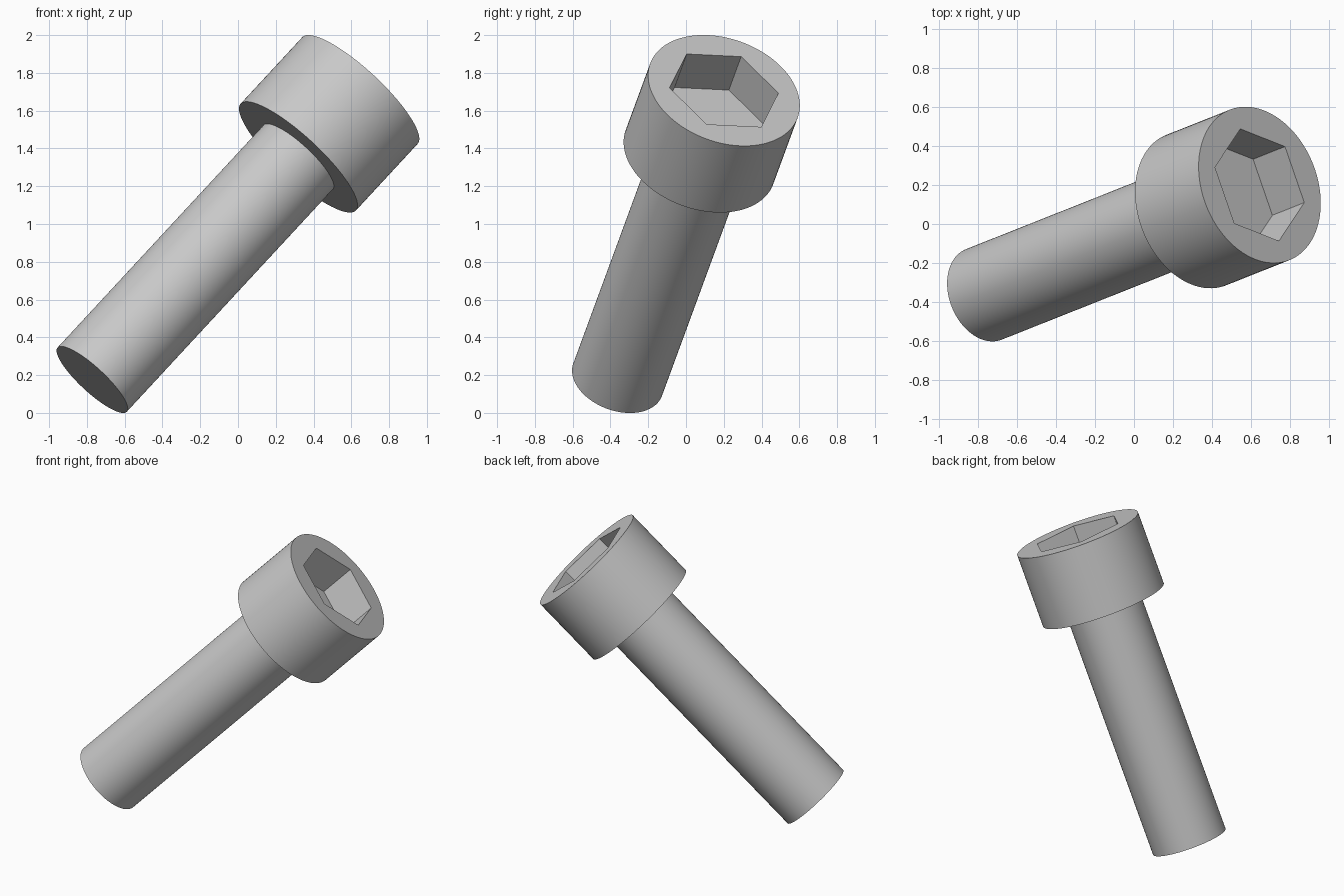
import bpy, bmesh, math
from mathutils import Vector, Matrix

if "Cube" in bpy.data.objects:
    bpy.data.objects.remove(bpy.data.objects["Cube"], do_unlink=True)

SEGMENTS = 96
SHANK_RADIUS, HEAD_RADIUS, HEX_RADIUS = 0.25, 0.416, 0.305
HEAD_HEIGHT, SOCKET_DEPTH = 0.498, 0.25
base = Vector((-0.772, -0.362, 0.176))
top = Vector((0.646, 0.201, 1.707))
length = (top - base).length

# Brushed grey steel
steel = bpy.data.materials.new("grey_steel")
steel.use_nodes = True
grey = (0.58, 0.58, 0.58, 1)
steel.diffuse_color = grey
steel.node_tree.nodes["Principled BSDF"].inputs["Base Color"].default_value = grey

bm = bmesh.new()


def ring(radius, z, count):
    return [bm.verts.new((radius * math.cos(math.tau * i / count),
                          radius * math.sin(math.tau * i / count), z))
            for i in range(count)]


def bridge(a, b):
    n = len(a)
    for i in range(n):
        j = (i + 1) % n
        bm.faces.new((a[i], a[j], b[j], b[i]))


# Shank and head walls, from the tip upwards
shoulder = length - HEAD_HEIGHT
outline = [(SHANK_RADIUS, 0), (SHANK_RADIUS, shoulder),
           (HEAD_RADIUS, shoulder), (HEAD_RADIUS, length)]
rings = [ring(r, z, SEGMENTS) for r, z in outline]
for lower, upper in zip(rings, rings[1:]):
    bridge(lower, upper)
bm.faces.new(rings[0][::-1])

# Head face around the hexagonal opening, one panel per side
rim = ring(HEX_RADIUS, length, 6)
step = SEGMENTS // 6
for i in range(6):
    arc = [rings[-1][(i * step + k) % SEGMENTS] for k in range(step + 1)]
    bm.faces.new(arc + [rim[(i + 1) % 6], rim[i]])

# Hexagonal socket walls and floor
floor = ring(HEX_RADIUS, length - SOCKET_DEPTH, 6)
bridge(rim, floor)
bm.faces.new(floor)
bmesh.ops.recalc_face_normals(bm, faces=bm.faces[:])

mesh = bpy.data.meshes.new("socket_head_screw")
bm.to_mesh(mesh)
bm.free()
mesh.materials.append(steel)
screw = bpy.data.objects.new("socket_head_screw", mesh)
bpy.context.collection.objects.link(screw)

# Tilt along the screw axis, with one socket corner pointing backwards
axis = (top - base).normalized()
corner = Vector((-0.1, 0.29, -0.014))
corner = (corner - axis * corner.dot(axis)).normalized()
turn = Matrix((corner, axis.cross(corner), axis)).transposed()
screw.matrix_world = Matrix.Translation(base) @ turn.to_4x4()

bpy.ops.object.select_all(action="DESELECT")
screw.select_set(True)
bpy.context.view_layer.objects.active = screw
bpy.ops.object.shade_smooth_by_angle(angle=math.radians(30))
